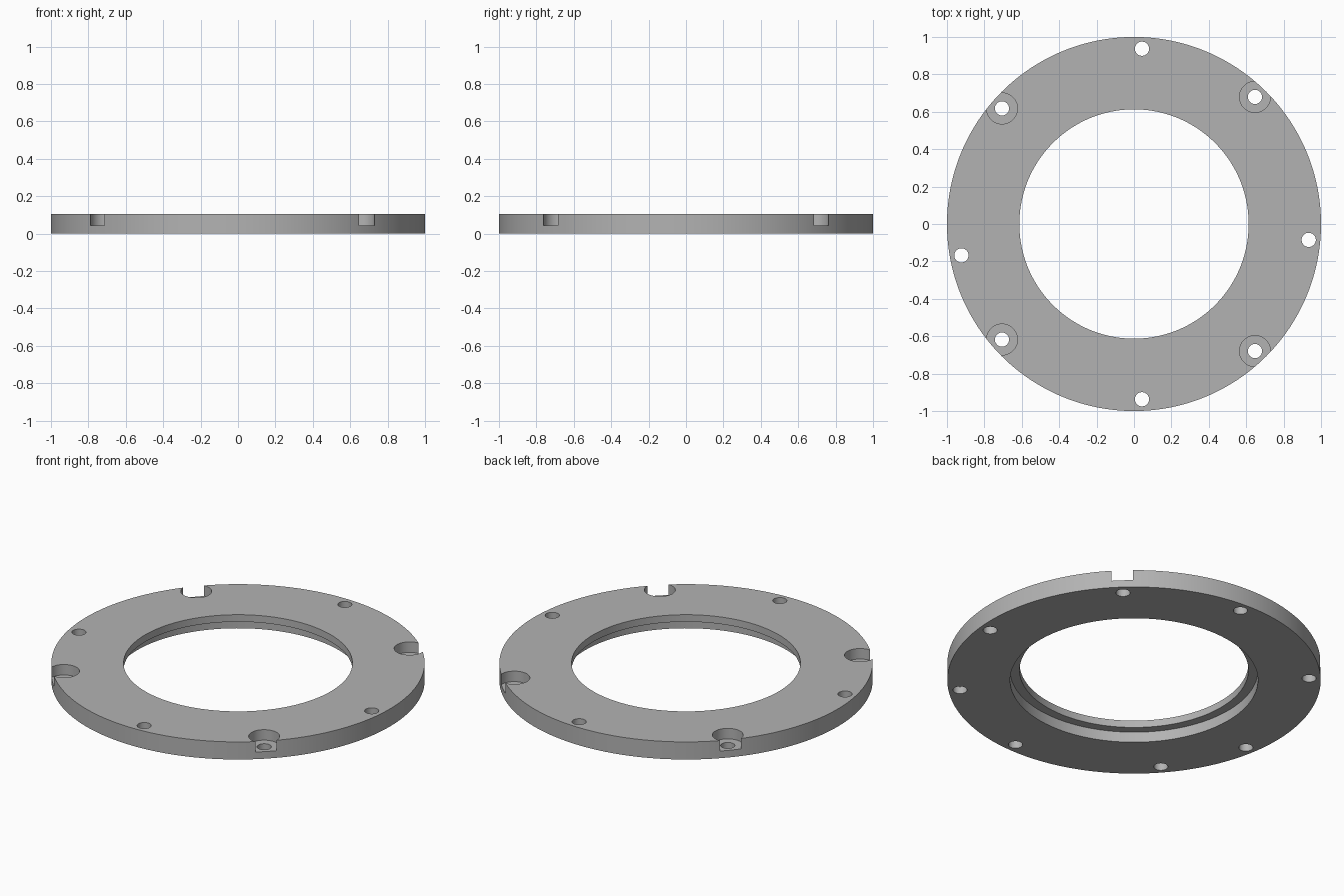
import bpy
import bmesh
from math import radians, cos, sin, pi

cube = bpy.data.objects.get("Cube")
if cube:
    bpy.data.objects.remove(cube, do_unlink=True)

HEIGHT = 0.104
BOLT_RADIUS = 0.938
HOLE_RADIUS = 0.038
BORE_RADIUS = 0.083
BORE_FLOOR = 0.042

grey = bpy.data.materials.new("plain grey")
grey.use_nodes = True
colour = (0.45, 0.45, 0.45, 1)
grey.diffuse_color = colour
grey.node_tree.nodes["Principled BSDF"].inputs["Base Color"].default_value = colour


def make_object(name, bm):
    bmesh.ops.recalc_face_normals(bm, faces=bm.faces)
    mesh = bpy.data.meshes.new(name)
    bm.to_mesh(mesh)
    bm.free()
    mesh.materials.append(grey)
    obj = bpy.data.objects.new(name, mesh)
    bpy.context.collection.objects.link(obj)
    return obj


def lathe(name, profile, steps):
    """Revolve a closed (radius, z) profile about the z axis."""
    bm = bmesh.new()
    rings = [[bm.verts.new((r * cos(2 * pi * i / steps), r * sin(2 * pi * i / steps), z))
              for r, z in profile] for i in range(steps)]
    n = len(profile)
    for i in range(steps):
        a, b = rings[i], rings[(i + 1) % steps]
        for j in range(n):
            k = (j + 1) % n
            bm.faces.new((a[j], b[j], b[k], a[k]))
    return make_object(name, bm)


def cylinders(name, angles, radius, z_low, z_high):
    """Upright cylinders spaced on the bolt circle, in one cutter mesh."""
    bm = bmesh.new()
    for angle in angles:
        a = radians(angle)
        made = bmesh.ops.create_cone(bm, cap_ends=True, segments=48, radius1=radius,
                                     radius2=radius, depth=z_high - z_low)
        bmesh.ops.translate(bm, verts=made["verts"], vec=(
            BOLT_RADIUS * cos(a), BOLT_RADIUS * sin(a), (z_low + z_high) / 2))
    obj = make_object(name, bm)
    obj.hide_render = True
    return obj


# Flat ring with a stepped recess under its inner lip
ring = lathe("flange_ring", [(1, 0), (1, HEIGHT), (0.613, HEIGHT),
                             (0.613, 0.062), (0.664, 0.062), (0.664, 0)], 192)

# Plain bolt holes and counterbored holes that break through the rim
bored = [46.4, 138.8, -138.8, -46.4]
plain = [87.4, -87.4, -5.2, -169.7]
cutters = [
    cylinders("bolt_hole_cutter", bored + plain, HOLE_RADIUS, -0.1, 0.2),
    cylinders("counterbore_cutter", bored, BORE_RADIUS, BORE_FLOOR, 0.2),
]
bpy.context.view_layer.objects.active = ring
for cutter in cutters:
    mod = ring.modifiers.new(cutter.name, "BOOLEAN")
    mod.operation = "DIFFERENCE"
    mod.solver = "EXACT"
    mod.object = cutter
    bpy.ops.object.modifier_apply(modifier=mod.name)
for cutter in cutters:
    bpy.data.objects.remove(cutter, do_unlink=True)

# Smooth curved walls, crisp edges
bpy.ops.object.select_all(action="DESELECT")
ring.select_set(True)
bpy.ops.object.shade_smooth_by_angle(angle=radians(30))
